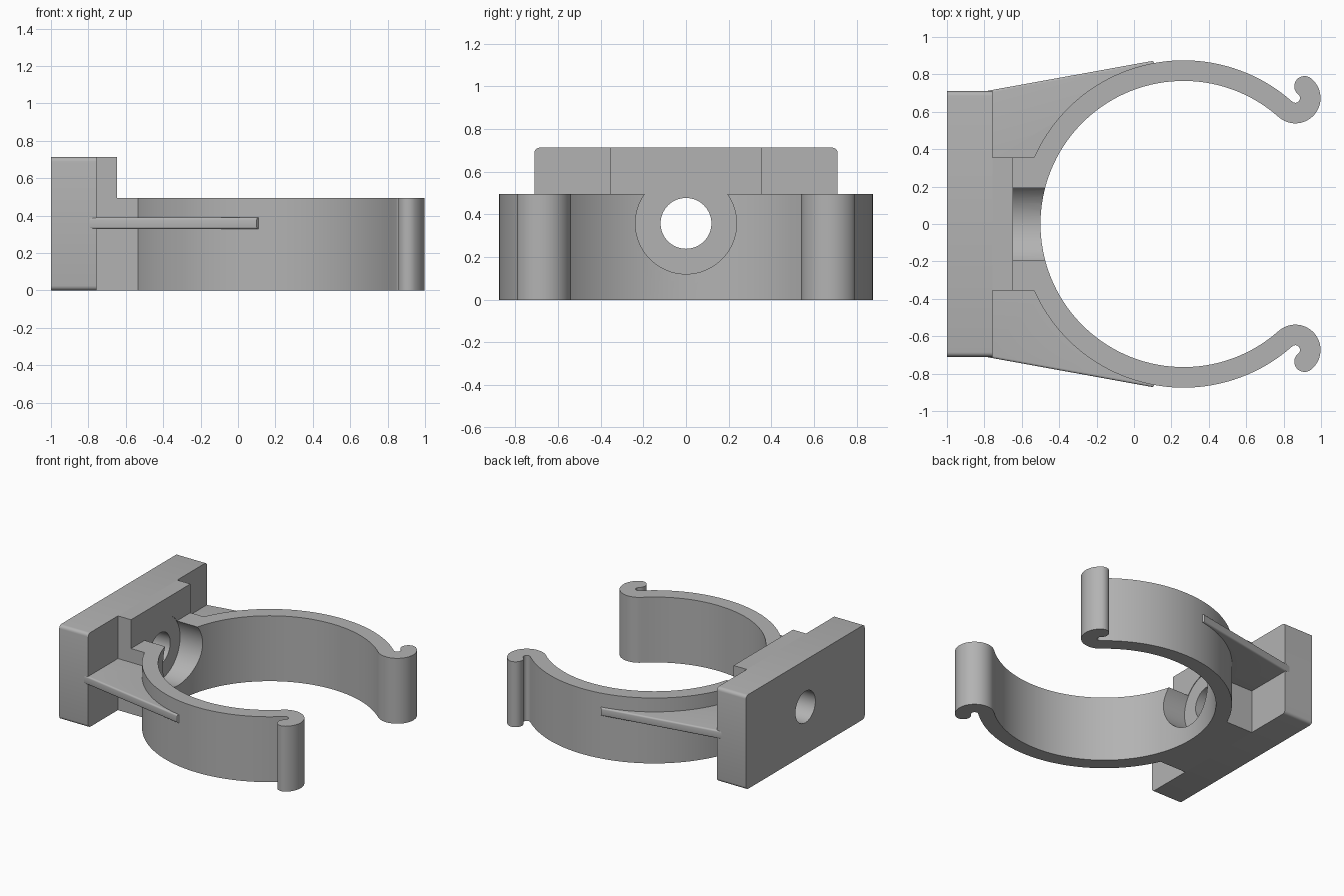
import bpy, bmesh
from math import radians, cos, sin, sqrt
from mathutils import Vector, Matrix

cube = bpy.data.objects.get("Cube")
if cube:
    bpy.data.objects.remove(cube, do_unlink=True)

grey = bpy.data.materials.new("grey plastic")
grey.use_nodes = True
COLOUR = (0.45, 0.45, 0.45, 1)
grey.diffuse_color = COLOUR
grey.node_tree.nodes["Principled BSDF"].inputs["Base Color"].default_value = COLOUR


def finish(name, bm):
    bmesh.ops.recalc_face_normals(bm, faces=bm.faces)
    mesh = bpy.data.meshes.new(name)
    bm.to_mesh(mesh)
    bm.free()
    mesh.materials.append(grey)
    ob = bpy.data.objects.new(name, mesh)
    bpy.context.collection.objects.link(ob)
    return ob


def prism(name, outline, z0, z1, bevel=0, pick=None):
    """Extrude a flat outline upward, rounding the edges chosen by pick."""
    bm = bmesh.new()
    face = bm.faces.new([bm.verts.new((x, y, z0)) for x, y in outline])
    top = bmesh.ops.extrude_face_region(bm, geom=[face])["geom"]
    bmesh.ops.translate(bm, vec=(0, 0, z1 - z0),
                        verts=[g for g in top if isinstance(g, bmesh.types.BMVert)])
    if bevel:
        bmesh.ops.bevel(bm, geom=[e for e in bm.edges if pick(e)], offset=bevel,
                        segments=4, profile=0.5, affect='EDGES')
    return finish(name, bm)


def box(name, x0, x1, half_y, z0, z1, **kw):
    return prism(name, [(x0, -half_y), (x1, -half_y), (x1, half_y), (x0, half_y)], z0, z1, **kw)


def arc(centre, r, a0, a1, n):
    steps = [radians(a0 + (a1 - a0) * i / n) for i in range(n + 1)]
    return [(centre[0] + r * cos(a), centre[1] + r * sin(a)) for a in steps]


def mirrored(points):
    return [(x, -y) for x, y in points]


# Main dimensions
RING = (0.265, 0)
INNER, OUTER, MID = 0.765, 0.875, 0.82
HEIGHT, BORE_Z = 0.495, 0.358
JOIN = 48.4          # angle where the ring turns into the hook
LUG_Y = 0.355
PLATE_X, STEP_X = -0.757, -0.647
HOOK = (RING[0] + 0.9 * cos(radians(JOIN)), 0.9 * sin(radians(JOIN)))
TIP_ANGLE = 412
TIP = arc(HOOK, 0.08, TIP_ANGLE, TIP_ANGLE, 1)[0]

# Ring with curled ends and mounting lug, drawn as one outline
lug_corner = RING[0] - sqrt(OUTER ** 2 - LUG_Y ** 2)
lug_angle = 180 - 23.9
half = [(PLATE_X, LUG_Y), (lug_corner, LUG_Y)]
half += arc(RING, OUTER, lug_angle - 1, JOIN, 40)
half += arc(HOOK, 0.025, JOIN + 180, TIP_ANGLE, 12)[1:]
half += arc(TIP, 0.055, TIP_ANGLE + 180, TIP_ANGLE, 14)[1:]
half += arc(HOOK, 0.135, TIP_ANGLE, JOIN + 180, 24)[1:]
half += arc(RING, INNER, JOIN, 180, 48)[1:]
ring = prism("clip_ring", half + mirrored(half[:-1])[::-1], 0, HEIGHT)

# Wall plate with rounded long edges, and the raised step in front of it
plate = box("wall_plate", -1, PLATE_X, 0.71, 0, 0.713, bevel=0.025,
            pick=lambda e: abs(e.verts[0].co.x - e.verts[1].co.x) > 0.1)
step = box("raised_step", PLATE_X, STEP_X, LUG_Y, HEIGHT, 0.713)

# Thin side fins bracing the ring
fin = [(-0.80, 0.68), (-0.80, 0.709), (0.10, 0.872), (0.11, 0.86)]
fin += arc(RING, MID, 101, 154, 16) + [(PLATE_X - 0.02, LUG_Y - 0.02)]
fins = [prism("fin_" + side, pts, 0.328, 0.39, bevel=0.012,
              pick=lambda e: all(abs(v.co.y) > 0.7 and abs(v.co.y) > 0.85 + 0.18 * (v.co.x - 0.1) - 0.001
                                 for v in e.verts)
              and abs(e.verts[0].co.x - e.verts[1].co.x) > 0.5)
        for side, pts in (("left", fin), ("right", mirrored(fin)))]


# Screw hole and counterbore cutters
def cutter(name, r, x0, x1):
    bm = bmesh.new()
    place = Matrix.Translation(((x0 + x1) / 2, 0, BORE_Z)) @ Matrix.Rotation(radians(90), 4, 'Y')
    bmesh.ops.create_cone(bm, cap_ends=True, segments=64, radius1=r, radius2=r,
                          depth=x1 - x0, matrix=place)
    ob = finish(name, bm)
    ob.hide_render = True
    return ob


hole = cutter("hole_cutter", 0.119, -1.1, -0.4)
counterbore = cutter("counterbore_cutter", 0.237, STEP_X - 0.004, -0.3)
for ob, tools in ((plate, [hole]), (step, [hole, counterbore]), (ring, [hole, counterbore])):
    bpy.context.view_layer.objects.active = ob
    for tool in tools:
        mod = ob.modifiers.new("cut", 'BOOLEAN')
        mod.operation, mod.object, mod.solver = 'DIFFERENCE', tool, 'EXACT'
        bpy.ops.object.modifier_apply(modifier=mod.name)
for tool in (hole, counterbore):
    bpy.data.objects.remove(tool, do_unlink=True)

# Smooth the curved walls, keep the corners crisp
bpy.ops.object.select_all(action='DESELECT')
for ob in [ring, plate, step] + fins:
    ob.select_set(True)
bpy.context.view_layer.objects.active = ring
bpy.ops.object.shade_smooth_by_angle(angle=radians(30))
